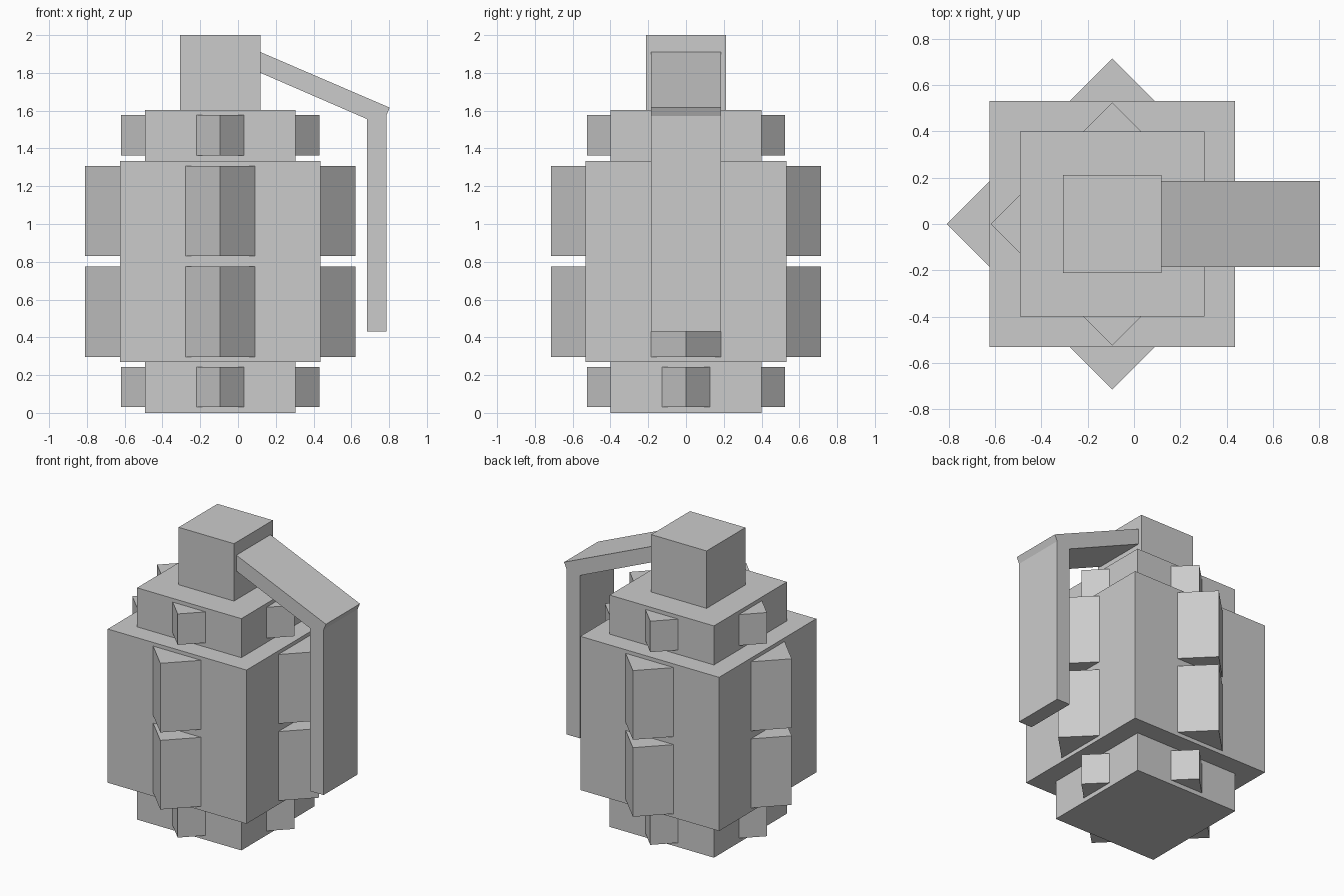
import bpy, bmesh, math

if "Cube" in bpy.data.objects:
    bpy.data.objects.remove(bpy.data.objects["Cube"])

CX = -0.094  # body axis; the lever overhangs on +x


def box(name, x, y, half, z0, z1, turn=0.0):
    """Square block with its half width, z range and turn about z."""
    bm = bmesh.new()
    bmesh.ops.create_cube(bm, size=1)
    mesh = bpy.data.meshes.new(name)
    bmesh.ops.scale(bm, vec=(2 * half, 2 * half, z1 - z0), verts=bm.verts)
    bm.to_mesh(mesh)
    bm.free()
    ob = bpy.data.objects.new(name, mesh)
    ob.location = (x, y, (z0 + z1) / 2)
    ob.rotation_euler.z = turn
    bpy.context.collection.objects.link(ob)
    return ob


def prism(name, profile, half_y):
    """Extrude an (x, z) profile symmetrically along y."""
    bm = bmesh.new()
    face = bm.faces.new([bm.verts.new((x, -half_y, z)) for x, z in profile])
    ext = bmesh.ops.extrude_face_region(bm, geom=[face])
    moved = [v for v in ext["geom"] if isinstance(v, bmesh.types.BMVert)]
    bmesh.ops.translate(bm, vec=(0, 2 * half_y, 0), verts=moved)
    bmesh.ops.recalc_face_normals(bm, faces=bm.faces)
    mesh = bpy.data.meshes.new(name)
    bm.to_mesh(mesh)
    bm.free()
    ob = bpy.data.objects.new(name, mesh)
    bpy.context.collection.objects.link(ob)
    return ob


# Stepped body and neck
box("body_bottom", CX, 0, 0.399, 0.0, 0.27)
box("body_middle", CX, 0, 0.531, 0.27, 1.333)
box("body_top", CX, 0, 0.399, 1.333, 1.603)
box("neck", CX, 0, 0.212, 1.603, 2.0)

# Diamond studs on all four sides: row name, wall distance, half diagonal, z range
rows = [
    ("stud_bottom", 0.399, 0.126, 0.03, 0.242),
    ("stud_lower", 0.531, 0.184, 0.297, 0.775),
    ("stud_upper", 0.531, 0.184, 0.83, 1.308),
    ("stud_top", 0.399, 0.126, 1.363, 1.577),
]
sides = {"right": (1, 0), "back": (0, 1), "left": (-1, 0), "front": (0, -1)}
for row, wall, diag, z0, z1 in rows:
    for side, (dx, dy) in sides.items():
        box(f"{row}_{side}", CX + dx * wall, dy * wall, diag / math.sqrt(2),
            z0, z1, math.pi / 4)

# Bent lever, from the neck out and down the right side
prism("lever", [(0.11, 1.914), (0.803, 1.616), (0.785, 1.573), (0.785, 0.43),
                (0.682, 0.43), (0.682, 1.556), (0.11, 1.804)], 0.186)
